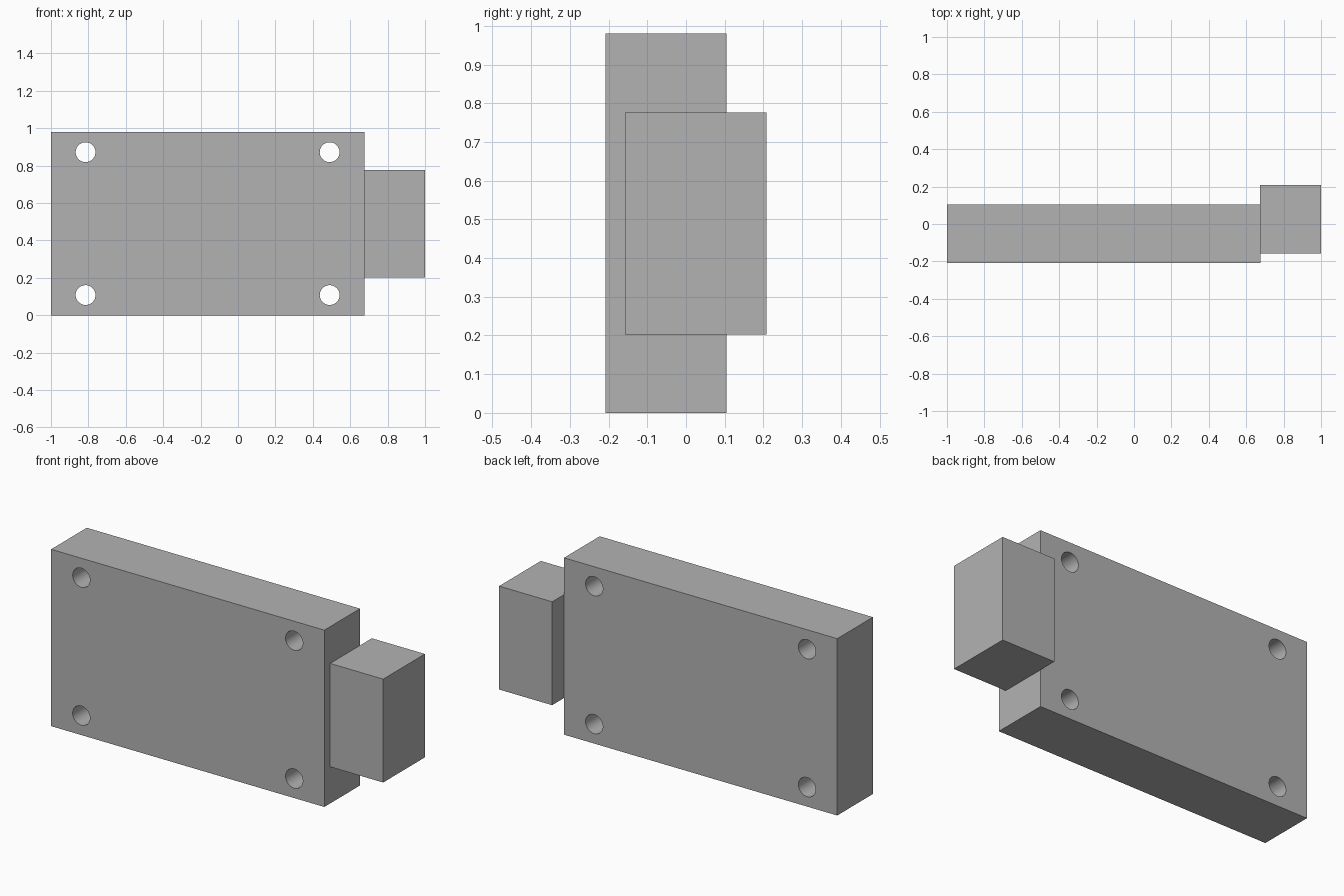
import bpy

# Remove the default object
cube = bpy.data.objects.get("Cube")
if cube:
    bpy.data.objects.remove(cube, do_unlink=True)

# Single grey material
grey = bpy.data.materials.new("plain grey")
grey.use_nodes = True
colour = (0.45, 0.45, 0.45, 1)
grey.diffuse_color = colour
grey.node_tree.nodes["Principled BSDF"].inputs["Base Color"].default_value = colour


def box(name, low, high):
    """Box spanning two opposite corners."""
    centre = [(a + b) / 2 for a, b in zip(low, high)]
    bpy.ops.mesh.primitive_cube_add(size=1, location=centre)
    obj = bpy.context.object
    obj.name = name
    obj.scale = [b - a for a, b in zip(low, high)]
    bpy.ops.object.transform_apply(location=False, rotation=False, scale=True)
    obj.data.materials.append(grey)
    return obj


# Main plate and the smaller block on its end
plate = box("plate", (-1, -0.208, 0), (0.675, 0.104, 0.98))
box("end_block", (0.675, -0.157, 0.203), (1, 0.208, 0.776))

# Bolt holes through the four corners
cutters = []
for x in (-0.815, 0.49):
    for z in (0.108, 0.872):
        bpy.ops.mesh.primitive_cylinder_add(
            vertices=48, radius=0.053, depth=1,
            location=(x, 0, z), rotation=(1.5708, 0, 0))
        cutter = bpy.context.object
        cutter.name = "hole_cutter"
        cutter.data.materials.append(grey)
        cutters.append(cutter)
        cut = plate.modifiers.new("bolt hole", 'BOOLEAN')
        cut.operation = 'DIFFERENCE'
        cut.solver = 'EXACT'
        cut.object = cutter

# Apply the cuts, discard the cutters, smooth the hole walls
bpy.ops.object.select_all(action='DESELECT')
plate.select_set(True)
bpy.context.view_layer.objects.active = plate
for name in [m.name for m in plate.modifiers]:
    bpy.ops.object.modifier_apply(modifier=name)
for cutter in cutters:
    bpy.data.objects.remove(cutter, do_unlink=True)
bpy.ops.object.shade_smooth_by_angle()
